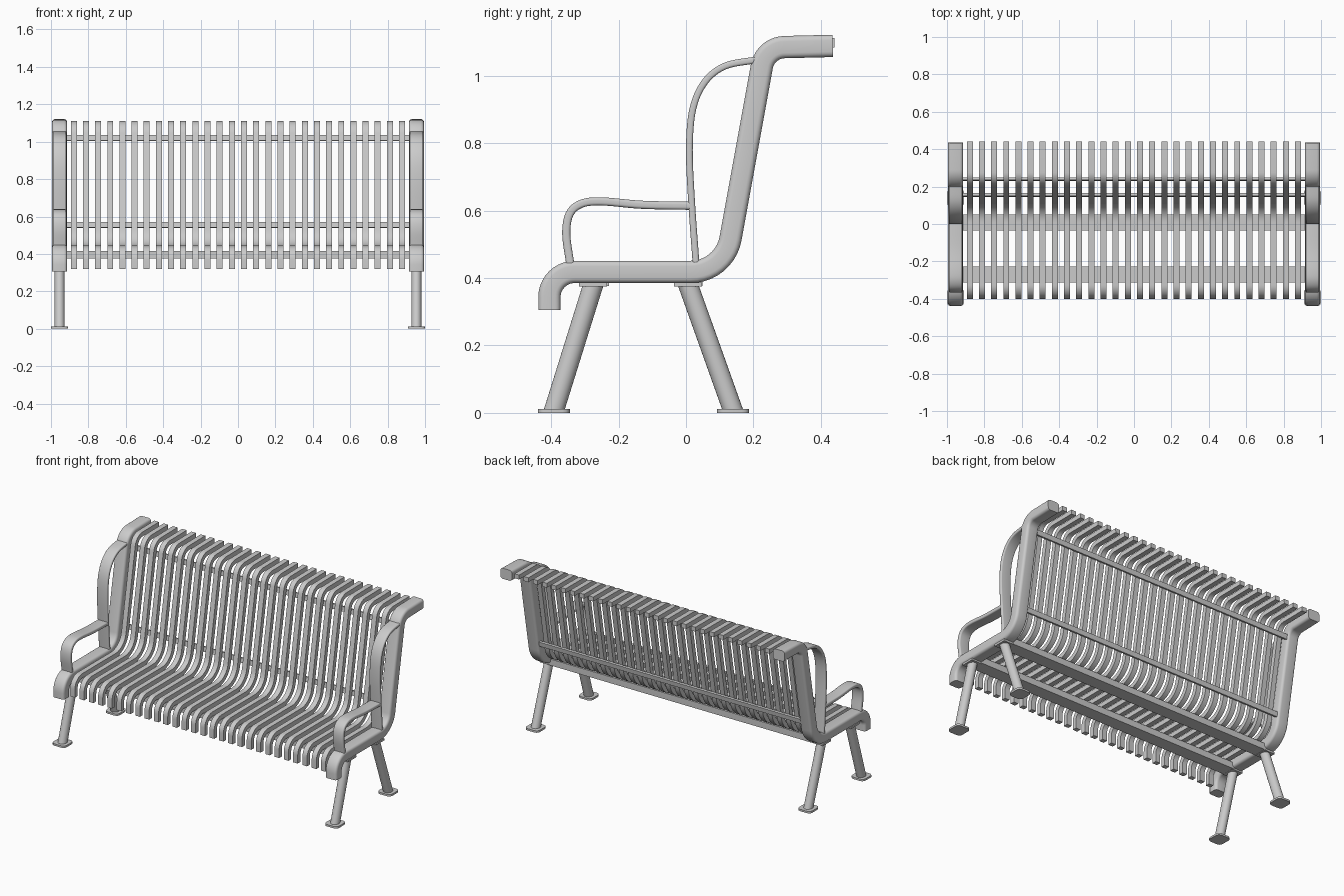
import bpy
import bmesh
import math
from mathutils import Vector

cube = bpy.data.objects.get("Cube")
if cube:
    bpy.data.objects.remove(cube)

metal = bpy.data.materials.new("light grey metal")
metal.use_nodes = True
GREY = (0.6, 0.6, 0.6, 1)
metal.diffuse_color = GREY
metal.node_tree.nodes["Principled BSDF"].inputs["Base Color"].default_value = GREY

SIDE_X = 0.954


def finish(bm, name, mirror=False):
    bmesh.ops.recalc_face_normals(bm, faces=bm.faces)
    mesh = bpy.data.meshes.new(name)
    bm.to_mesh(mesh)
    bm.free()
    mesh.materials.append(metal)
    ob = bpy.data.objects.new(name, mesh)
    bpy.context.collection.objects.link(ob)
    bpy.ops.object.select_all(action="DESELECT")
    ob.select_set(True)
    bpy.context.view_layer.objects.active = ob
    bpy.ops.object.shade_smooth_by_angle(angle=math.radians(35))
    if mirror:
        mod = ob.modifiers.new("both sides", "MIRROR")
        mod.use_axis[0] = True
    return ob


def fillet(corners, radii, steps=10):
    """Round the inner corners of a polyline in the side plane."""
    pts = [Vector(c) for c in corners]
    out = [pts[0]]
    for a, b, c, r in zip(pts, pts[1:], pts[2:], radii):
        u, v = (a - b).normalized(), (c - b).normalized()
        half = u.angle(v) / 2
        centre = b + (u + v).normalized() * r / math.sin(half)
        start = b + u * r / math.tan(half) - centre
        end = b + v * r / math.tan(half) - centre
        for i in range(steps + 1):
            out.append(centre + start.slerp(end, i / steps).normalized() * r)
    return out + [pts[-1]]


def spline(points, steps=6):
    """Smooth curve through the points."""
    p = [Vector(q) for q in points]
    p = [2 * p[0] - p[1]] + p + [2 * p[-1] - p[-2]]
    out = []
    for a, b, c, d in zip(p, p[1:], p[2:], p[3:]):
        for i in range(steps):
            t = i / steps
            out.append(0.5 * (2 * b + (c - a) * t + (2 * a - 5 * b + 4 * c - d) * t * t
                              + (3 * b - a - 3 * c + d) * t ** 3))
    return out + [p[-2]]


def section(width, depth, round_r, steps=4):
    """Rounded rectangle cross-section."""
    corners = ((1, 1), (-1, 1), (-1, -1), (1, -1))
    if not round_r:
        return [(sx * width / 2, sy * depth / 2) for sx, sy in corners]
    out = []
    for k, (sx, sy) in enumerate(corners):
        for i in range(steps + 1):
            a = math.pi / 2 * (k + i / steps)
            out.append((sx * (width / 2 - round_r) + round_r * math.cos(a),
                        sy * (depth / 2 - round_r) + round_r * math.sin(a)))
    return out


def sweep(name, path, x, width, depth, round_r=0, mirror=False):
    bm = bmesh.new()
    rings = []
    prof = section(width, depth, round_r)
    for i, p in enumerate(path):
        t = (path[min(i + 1, len(path) - 1)] - path[max(i - 1, 0)]).normalized()
        n = Vector((-t.y, t.x))
        rings.append([bm.verts.new((x + s, p.x + n.x * d, p.y + n.y * d)) for s, d in prof])
    count = len(prof)
    for r0, r1 in zip(rings, rings[1:]):
        for j in range(count):
            k = (j + 1) % count
            bm.faces.new((r0[j], r0[k], r1[k], r1[j]))
    bm.faces.new(rings[0])
    bm.faces.new(rings[-1])
    return finish(bm, name, mirror)


def box(name, centre, size, mirror=False, corner=0, tilt=0):
    bm = bmesh.new()
    bmesh.ops.create_cube(bm, size=1)
    bmesh.ops.scale(bm, vec=size, verts=bm.verts)
    if corner:
        upright = [e for e in bm.edges if abs(e.verts[0].co.z - e.verts[1].co.z) > size[2] / 2]
        bmesh.ops.bevel(bm, geom=upright, offset=corner, segments=3, profile=0.5, affect="EDGES")
    for v in bm.verts:
        y, z = v.co.y, v.co.z
        v.co.y = y * math.cos(tilt) - z * math.sin(tilt)
        v.co.z = y * math.sin(tilt) + z * math.cos(tilt)
    bmesh.ops.translate(bm, vec=centre, verts=bm.verts)
    return finish(bm, name, mirror)


# Side frames: nose, seat rail, back rail and top roll
frame_path = fillet([(-0.405, 0.305), (-0.405, 0.418), (0.114, 0.418), (0.235, 1.083), (0.435, 1.088)],
                    [0.075, 0.12, 0.07])
sweep("side_frame", frame_path, SIDE_X, 0.08, 0.066, 0.016, mirror=True)

# Row of bent slats
slat_path = fillet([(-0.386, 0.32), (-0.386, 0.43), (0.107, 0.43), (0.226, 1.095), (0.44, 1.097)],
                   [0.06, 0.12, 0.06])
slats = sweep("slats", slat_path, -0.878, 0.032, 0.028)
row = slats.modifiers.new("row", "ARRAY")
row.count = 28
row.use_relative_offset = False
row.use_constant_offset = True
row.constant_offset_displace = (0.065, 0, 0)

# Cross bars under the seat and behind the back
box("front_seat_bar", (0, -0.27, 0.396), (1.85, 0.083, 0.04))
box("rear_seat_bar", (0, 0.008, 0.396), (1.85, 0.083, 0.04))
lean = -math.atan2(0.121, 0.665)
box("lower_back_bar", (0, 0.155, 0.555), (1.85, 0.014, 0.03), tilt=lean)
box("upper_back_bar", (0, 0.24, 1.02), (1.85, 0.014, 0.03), tilt=lean)

# Armrests and the loops joining them to the back rails
arm = spline([(-0.343, 0.44), (-0.355, 0.53), (-0.345, 0.59), (-0.31, 0.62), (-0.25, 0.627),
              (-0.13, 0.617), (0.012, 0.614)])
sweep("armrest", arm, SIDE_X, 0.072, 0.024, 0.008, mirror=True)
loop = spline([(0.03, 0.44), (0.017, 0.62), (0.01, 0.78), (0.02, 0.9), (0.055, 0.98),
               (0.115, 1.028), (0.21, 1.047)])
sweep("back_loop", loop, SIDE_X, 0.072, 0.02, 0.007, mirror=True)


# Splayed tube legs with mounting plates and feet
def leg(label, top_y, foot_y):
    bm = bmesh.new()
    rings = []
    for y, z in ((foot_y, 0.005), (top_y, 0.38)):
        rings.append([bm.verts.new((SIDE_X + 0.027 * math.cos(a), y + 0.031 * math.sin(a), z))
                      for a in (math.tau * i / 24 for i in range(24))])
    for j in range(24):
        k = (j + 1) % 24
        bm.faces.new((rings[0][j], rings[0][k], rings[1][k], rings[1][j]))
    for ring in rings:
        bm.faces.new(ring)
    finish(bm, label + "_leg", mirror=True)
    box(label + "_mount", (SIDE_X, top_y, 0.381), (0.075, 0.083, 0.012), mirror=True)
    box(label + "_foot", (SIDE_X, foot_y, 0.006), (0.092, 0.095, 0.012), mirror=True, corner=0.022)


leg("front", -0.275, -0.392)
leg("rear", 0.006, 0.14)
